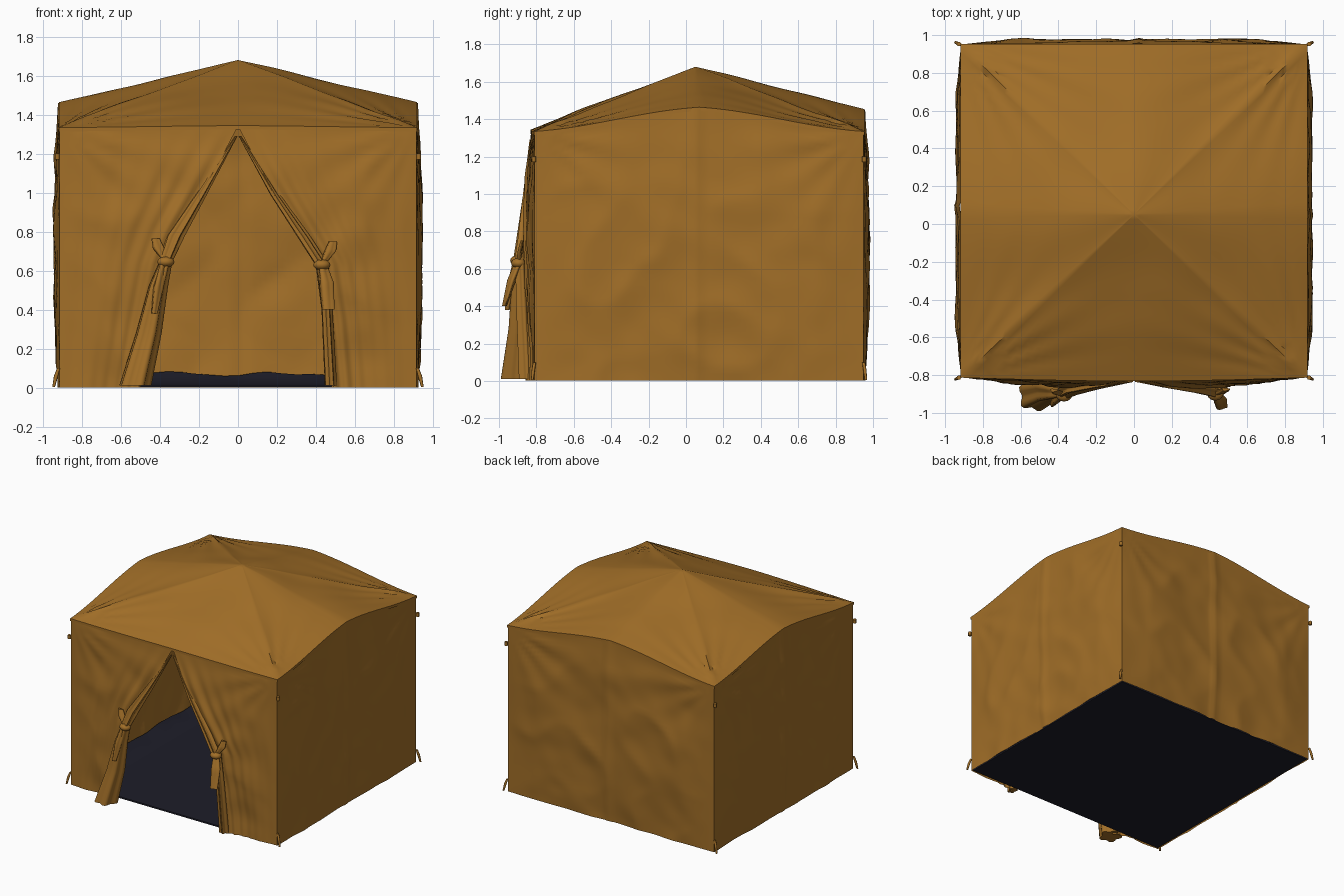
import bpy, bmesh, math
from mathutils import Vector, noise

if "Cube" in bpy.data.objects:
    bpy.data.objects.remove(bpy.data.objects["Cube"])


def material(name, rgb):
    m = bpy.data.materials.new(name)
    m.diffuse_color = (*rgb, 1)
    m.use_nodes = True
    m.node_tree.nodes["Principled BSDF"].inputs["Base Color"].default_value = m.diffuse_color
    return m


FABRIC = material("ochre canvas", (0.36, 0.158, 0.021))
DARK = material("navy groundsheet", (0.0125, 0.0125, 0.022))
MID = Vector((0, 0.05, 0.7))
PEAK = Vector((0, 0.05, 1.68))
CORNERS = [Vector(c) for c in ((-.915, -.81, 0), (.915, -.81, 0), (.915, .95, 0), (-.915, .95, 0))]
LIFT = [0.01, 0.13, 0.12, 0.13]     # eave rise at middle of front, right, back, left


def finish(name, bm, mat, angle=40):
    me = bpy.data.meshes.new(name)
    bm.to_mesh(me)
    bm.free()
    me.materials.append(mat)
    ob = bpy.data.objects.new(name, me)
    bpy.context.collection.objects.link(ob)
    bpy.ops.object.select_all(action='DESELECT')
    ob.select_set(True)
    bpy.context.view_layer.objects.active = ob
    bpy.ops.object.shade_smooth_by_angle(angle=math.radians(angle))
    return ob


def sheet(name, f, nu, nv, mat):
    """Cloth sheet from f(u, v), with its normals turned away from the tent middle."""
    bm = bmesh.new()
    g = [[bm.verts.new(f(i / nu, j / nv)) for j in range(nv + 1)] for i in range(nu + 1)]
    for i in range(nu):
        for j in range(nv):
            bm.faces.new((g[i][j], g[i + 1][j], g[i + 1][j + 1], g[i][j + 1]))
    bmesh.ops.remove_doubles(bm, verts=bm.verts, dist=1e-5)
    bm.normal_update()
    if sum((fc.calc_center_median() - MID).dot(fc.normal) * fc.calc_area() for fc in bm.faces) < 0:
        bmesh.ops.reverse_faces(bm, faces=bm.faces)
    return finish(name, bm, mat)


def loft(name, stations, mat, pleats=0, depth=0.0, n=28):
    """Tube through (x, y, z, rx, ry) stations with pleated horizontal rings."""
    bm = bmesh.new()
    rings = []
    fine = []
    for a, b in zip(stations, stations[1:]):
        fine += [[p + (q - p) * k / 5 for p, q in zip(a, b)] for k in range(5)]
    for x, y, z, rx, ry in fine + [stations[-1]]:
        ring = []
        for k in range(n):
            a = 2 * math.pi * k / n
            w = 1 + depth * math.sin(pleats * a + 1)
            ring.append(bm.verts.new((x + rx * w * math.cos(a), y + ry * w * math.sin(a), z)))
        rings.append(ring)
    for r, s in zip(rings, rings[1:]):
        for k in range(n):
            bm.faces.new((r[k], r[(k + 1) % n], s[(k + 1) % n], s[k]))
    bm.faces.new(rings[0])
    bm.faces.new(rings[-1])
    bmesh.ops.recalc_face_normals(bm, faces=bm.faces)
    return finish(name, bm, mat, 60)


def lerp_table(table, z):
    for (z0, x0), (z1, x1) in zip(table, table[1:]):
        if z <= z1:
            return x0 + (x1 - x0) * (z - z0) / (z1 - z0)
    return table[-1][1]


def eave_z(side, t):
    bell = 0.5 - 0.5 * math.cos(2 * math.pi * t)
    return 1.33 + LIFT[side] * (0.55 * bell + 0.45 * (1 - abs(2 * t - 1)))


def crease(p):
    """Sharp-edged cloth creases: ridged noise at two sizes."""
    return 0.5 - abs(noise.noise(p)) * 1.6 + 0.35 * noise.noise(p * 2.7)


def bulge(side, t, z, h):
    """Outward billow, creases and folds fanning from the top corners."""
    edge = min(1, 7 * min(t, 1 - t))
    v = z / h
    out = 0.022 * math.sin(math.pi * min(1, v)) * edge
    out += 0.018 * edge * crease(Vector((t * 4 + z + side * 9, v * 3 - t, side))) * min(1, 5 * (1 - v))
    s = min(t, 1 - t) * 1.8
    r = math.hypot(s, h - z)
    out += 0.010 * math.sin(16 * math.atan2(s, h - z + 1e-4)) * math.exp(-2.5 * r) * edge
    return out


# side and back walls, each with a fine seam ridge down the middle
def wall(side):
    a, b = CORNERS[side], CORNERS[(side + 1) % 4]
    d = (b - a).normalized()
    nrm = Vector((d.y, -d.x, 0))

    def f(u, v):
        h = eave_z(side, u)
        z = 0.002 + v * (h - 0.002)
        seam = 0.010 * math.exp(-((u - 0.49) / 0.012) ** 2)
        p = a.lerp(b, u) + nrm * (bulge(side, u, z, h) + seam)
        p.z = z
        return p
    return f


for side, nm in ((1, "right_wall"), (2, "back_wall"), (3, "left_wall")):
    sheet(nm, wall(side), 64, 44, FABRIC)

# front wall halves, cut away along the gathered door edge
EDGES = {-1: [(0, .50), (.35, .43), (.64, .37), (.8, .30), (1.0, .18), (1.34, 0)],
         1: [(0, .48), (.35, .455), (.64, .41), (.8, .31), (1.0, .18), (1.34, 0)]}


def front(s):
    def f(u, v):
        z = 0.002 + v * 1.333
        x0 = lerp_table(EDGES[s], z)
        x = x0 + (0.915 - x0) * u
        t = 0.5 + s * x / 1.83
        y = -0.81 - bulge(0, t, z, 1.34) * 0.9 - 0.018 * math.sin(math.pi * t)
        gather = math.exp(-4.5 * u) * min(1, 4 * (1 - v))
        y -= gather * (0.022 + 0.014 * math.sin(u * 42 + z * 3))
        y += 0.006 * math.sin(x * 22 + z * 5) * math.sin(math.pi * u) * (1 - v)
        return Vector((s * x, y, min(z, eave_z(0, t))))
    return f


sheet("front_wall_left", front(-1), 48, 40, FABRIC)
sheet("front_wall_right", front(1), 48, 40, FABRIC)


# roof: cloth from the peak to the curved eave, with a short turned-down lip
def roof(u, v):
    k = min(3, int(u * 4 + 1e-9))
    t = u * 4 - k
    e = CORNERS[k].lerp(CORNERS[(k + 1) % 4], t)
    if k == 0:
        e.y -= 0.018 * math.sin(math.pi * t)
    e = e + (e - Vector((0, 0.05, 0))) * 0.004
    e.z = eave_z(k, t) + 0.004
    s = min(1, v / 0.97)
    p = PEAK.lerp(e, s)
    near = min(CORNERS, key=lambda c: (c.xy - p.xy).length)
    q = near.xy - p.xy
    r = q.length
    fold = math.sin(26 * math.atan2(abs(q.y), abs(q.x) + 1e-5)) * math.exp(-4 * r) * min(1, r * 8)
    p.z += 0.018 * fold * min(1, 8 * (1 - s))
    p.z += 0.016 * noise.noise(Vector((p.x * 2.5, p.y * 2.5, 3))) * math.sin(math.pi * s)
    if v > 0.98:
        p.z -= 0.02
    return p


sheet("roof", roof, 160, 36, FABRIC)

# groundsheet and its low upturned rim along the back and sides
bm = bmesh.new()
bmesh.ops.create_cube(bm, size=1)
for vt in bm.verts:
    vt.co = (vt.co.x * 1.81, vt.co.y * 1.74 + 0.07, vt.co.z * 0.012 + 0.009)
finish("groundsheet", bm, DARK)
RIM = [Vector(p) for p in ((.9, -.78, 0), (.9, .93, 0), (-.9, .93, 0), (-.9, -.78, 0))]


def rim(u, v):
    k = min(2, int(u * 3 + 1e-9))
    p = RIM[k].lerp(RIM[k + 1], u * 3 - k)
    inset = 1 - 0.2 * (1 - v)
    p = Vector((p.x * inset, 0.05 + (p.y - 0.05) * inset, 0))
    p.z = 0.014 + v * v * (0.06 + 0.025 * noise.noise(p * 5))
    return p


sheet("groundsheet_rim", rim, 72, 6, DARK)

# gathered door curtains
loft("left_curtain_upper", [(-.01, -.83, 1.29, .006, .006), (-.19, -.85, .99, .025, .02),
                            (-.32, -.87, .78, .04, .03), (-.37, -.89, .65, .03, .03)], FABRIC, 5, .25)
loft("left_curtain_lower", [(-.37, -.89, .65, .03, .03), (-.41, -.89, .52, .045, .04),
                            (-.46, -.885, .28, .06, .06), (-.53, -.905, .012, .075, .08)], FABRIC, 5, .17)
loft("right_curtain_upper", [(.01, -.83, 1.29, .006, .006), (.19, -.85, .99, .022, .02),
                             (.34, -.87, .77, .03, .025), (.43, -.885, .63, .03, .03)], FABRIC, 5, .25)
loft("right_curtain_lower", [(.43, -.88, .63, .03, .03), (.455, -.87, .4, .025, .035),
                             (.475, -.85, .012, .028, .04)], FABRIC, 5, .2)
# loose ends hanging from the ties
loft("left_curtain_tail", [(-.38, -.9, .65, .02, .02), (-.41, -.93, .52, .025, .022),
                           (-.43, -.955, .38, .015, .012)], FABRIC, 3, .2)
loft("right_curtain_tail", [(.43, -.89, .64, .02, .02), (.45, -.93, .54, .035, .022),
                            (.46, -.97, .40, .03, .012)], FABRIC, 3, .2)

# knots with short bow ends
for nm, x, y, z, s in (("left", -.37, -.9, .645, -1), ("right", .43, -.895, .63, 1)):
    bm = bmesh.new()
    bmesh.ops.create_uvsphere(bm, u_segments=14, v_segments=8, radius=1)
    for vt in bm.verts:
        vt.co = (x + vt.co.x * .045, y + vt.co.y * .04, z + vt.co.z * .028)
    finish(nm + "_tie_knot", bm, FABRIC)
    loft(nm + "_tie_bow", [(x, y, z, .012, .012), (x + s * .04, y + .01, z + .07, .028, .012),
                           (x + s * .055, y + .02, z + .12, .02, .008)], FABRIC, 3, .2)

# peg loops at the feet and small toggles high on the corners
for c, nm in zip(CORNERS, ("front_left", "front_right", "back_right", "back_left")):
    sx = math.copysign(1, c.x)
    sy = math.copysign(1, c.y)
    loft(nm + "_peg_loop", [(c.x + sx * .005, c.y, .10, .008, .008),
                            (c.x + sx * .018, c.y + sy * .006, .06, .011, .009),
                            (c.x + sx * .030, c.y + sy * .012, .005, .007, .007)], FABRIC, n=8)
    loft(nm + "_toggle", [(c.x + sx * .012, c.y + sy * .003, 1.17, .012, .012),
                          (c.x + sx * .012, c.y + sy * .003, 1.20, .012, .012)], FABRIC, n=8)
